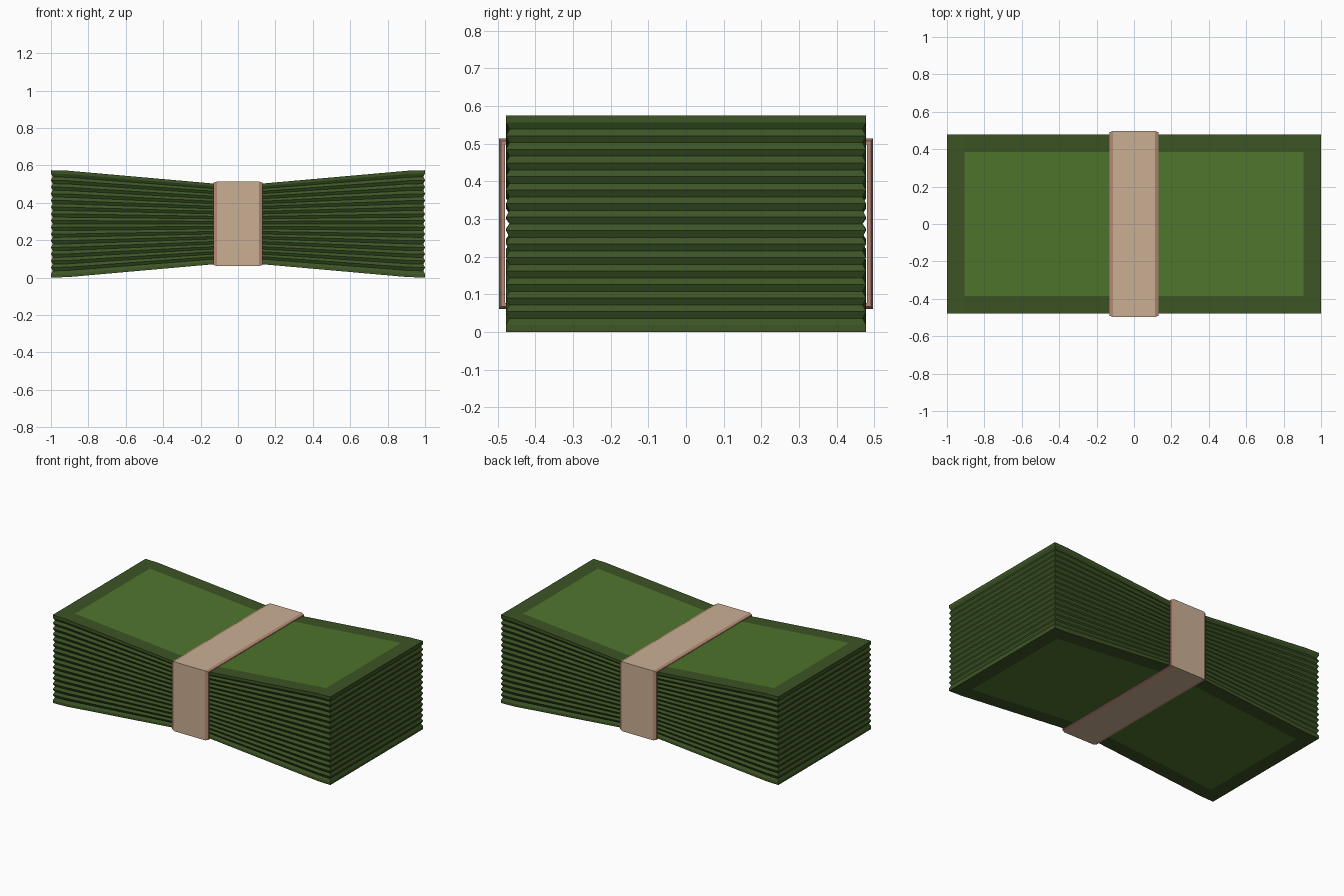
import bpy
import bmesh

cube = bpy.data.objects.get("Cube")
if cube:
    bpy.data.objects.remove(cube)


def material(name, r, g, b):
    m = bpy.data.materials.new(name)
    m.use_nodes = True
    m.diffuse_color = (r, g, b, 1)
    m.node_tree.nodes["Principled BSDF"].inputs["Base Color"].default_value = (r, g, b, 1)
    return m


dark_green = material("dark green", 0.045, 0.089, 0.018)
light_green = material("light green", 0.076, 0.178, 0.026)
tan = material("tan paper", 0.597, 0.429, 0.296)
tan_edge = material("paper edge", 0.47, 0.25, 0.18)


def finish(bm, name, mats):
    bmesh.ops.recalc_face_normals(bm, faces=bm.faces)
    mesh = bpy.data.meshes.new(name)
    bm.to_mesh(mesh)
    bm.free()
    for m in mats:
        mesh.materials.append(m)
    ob = bpy.data.objects.new(name, mesh)
    bpy.context.collection.objects.link(ob)
    return ob


# Stack of notes: pleated sides, pinched in the middle, inset panel on each face
HALF_X, HALF_Y, HEIGHT, STEPS, GROOVE = 1.0, 0.478, 0.574, 32, 0.009
xs = [-HALF_X, -0.905, -0.125, 0.125, 0.905, HALF_X]
ys = [-HALF_Y, -0.385, 0.385, HALF_Y]
pinch = [1.0, 0.99, 0.75, 0.75, 0.99, 1.0]
nx, ny = len(xs) - 1, len(ys) - 1
rim = ([(i, 0) for i in range(nx)] + [(nx, j) for j in range(ny)]
       + [(i, ny) for i in range(nx, 0, -1)] + [(0, j) for j in range(ny, 0, -1)])

bm = bmesh.new()


def stack_vert(i, j, k):
    grooved = k % 2 == 0 and 0 < k < STEPS
    inset = GROOVE if grooved else 0
    x = xs[i] * (1 - inset) if i in (0, nx) else xs[i]
    y = ys[j] * (1 - inset / HALF_Y) if j in (0, ny) else ys[j]
    z = HEIGHT / 2 + HEIGHT * (k / STEPS - 0.5) * pinch[i]
    return bm.verts.new((x, y, z))


rings = [{p: stack_vert(*p, k) for p in rim} for k in range(STEPS + 1)]
for low, high in zip(rings, rings[1:]):
    for a, b in zip(rim, rim[1:] + rim[:1]):
        bm.faces.new((low[a], low[b], high[b], high[a]))
for k, ring in ((0, rings[0]), (STEPS, rings[-1])):
    for i in range(1, nx):
        for j in range(1, ny):
            ring[i, j] = stack_vert(i, j, k)
    for i in range(nx):
        for j in range(ny):
            f = bm.faces.new([ring[p] for p in ((i, j), (i + 1, j), (i + 1, j + 1), (i, j + 1))])
            f.material_index = int(0 < i < nx - 1 and 0 < j < ny - 1)
finish(bm, "note_stack", [dark_green, light_green])

# Paper band: closed rectangular loop with sloped edges
bm = bmesh.new()
loops = []
for x, drop in ((-0.13, 0.016), (-0.13, 0.006), (-0.112, 0), (0.112, 0), (0.13, 0.006), (0.13, 0.016)):
    y, h = 0.497 - drop, 0.226 - drop
    loops.append([bm.verts.new((x, sy * y, HEIGHT / 2 + sz * h))
                  for sy, sz in ((-1, -1), (1, -1), (1, 1), (-1, 1))])
for n, (a, b) in enumerate(zip(loops, loops[1:])):
    for s in range(4):
        f = bm.faces.new((a[s], a[(s + 1) % 4], b[(s + 1) % 4], b[s]))
        f.material_index = int(n != 2)
finish(bm, "paper_band", [tan, tan_edge])
